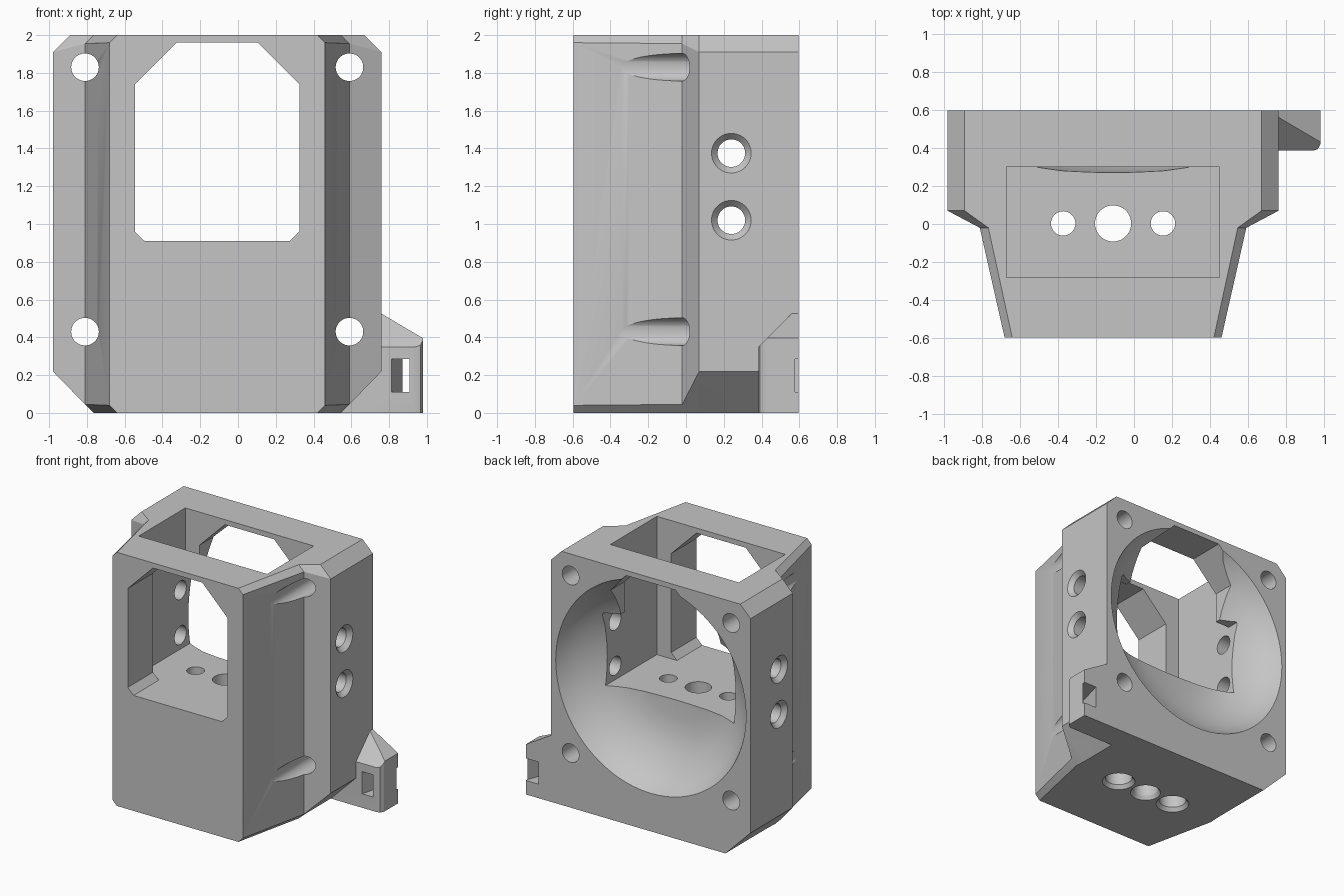
import bpy, bmesh
from math import pi, cos, sin, radians
from mathutils import Matrix, Vector

if "Cube" in bpy.data.objects:
    bpy.data.objects.remove(bpy.data.objects["Cube"])

grey = bpy.data.materials.new("plain_grey")
grey.use_nodes = True
grey.diffuse_color = (0.56, 0.56, 0.56, 1)
grey.node_tree.nodes["Principled BSDF"].inputs["Base Color"].default_value = (0.56, 0.56, 0.56, 1)

CX = -0.11          # centre line of the housing
FAN_Z = 1.13        # height of the fan axis
FLOOR = 0.91        # cavity floor


def loft(name, rings, cuts=()):
    """Skin closed rings, cap both ends, then slice away anything above each cut plane."""
    bm = bmesh.new()
    loops = [[bm.verts.new(p) for p in ring] for ring in rings]
    for a, b in zip(loops, loops[1:]):
        for i in range(len(a)):
            j = (i + 1) % len(a)
            bm.faces.new((a[i], a[j], b[j], b[i]))
    bm.faces.new(loops[0])
    bm.faces.new(loops[-1])
    for co, normal in cuts:
        geom = bm.verts[:] + bm.edges[:] + bm.faces[:]
        res = bmesh.ops.bisect_plane(bm, geom=geom, plane_co=co, plane_no=normal, clear_outer=True)
        edges = [e for e in res["geom_cut"] if isinstance(e, bmesh.types.BMEdge)]
        bmesh.ops.contextual_create(bm, geom=edges)
    bmesh.ops.recalc_face_normals(bm, faces=bm.faces[:])
    mesh = bpy.data.meshes.new(name)
    bm.to_mesh(mesh)
    bm.free()
    mesh.materials.append(grey)
    ob = bpy.data.objects.new(name, mesh)
    bpy.context.collection.objects.link(ob)
    return ob


def octagon(x0, x1, z0, z1, low, high, y):
    """Upright rectangle with chamfered lower and upper corners."""
    return [Vector(p) for p in (
        (x0 + low, y, z0), (x1 - low, y, z0), (x1, y, z0 + low), (x1, y, z1 - high),
        (x1 - high, y, z1), (x0 + high, y, z1), (x0, y, z1 - high), (x0, y, z0 + low))]


def plan_prism(name, plan, z0, z1, cuts=()):
    return loft(name, [[Vector((x, y, z)) for x, y in plan] for z in (z0, z1)], cuts)


def box(name, x0, x1, y0, y1, z0, z1):
    return plan_prism(name, [(x0, y0), (x1, y0), (x1, y1), (x0, y1)], z0, z1)


TURN = {"X": Matrix.Rotation(pi / 2, 3, "Y"), "Y": Matrix.Rotation(-pi / 2, 3, "X"),
        "Z": Matrix.Identity(3)}


def lathe(name, profile, axis, loc, n=48):
    """Revolve (radius, height) pairs about an axis."""
    return loft(name, [[TURN[axis] @ Vector((r * cos(2 * pi * i / n), r * sin(2 * pi * i / n), h))
                        + Vector(loc) for i in range(n)] for r, h in profile])


def combine(target, tool, operation="DIFFERENCE"):
    tool.hide_render = True
    mod = target.modifiers.new("bool", "BOOLEAN")
    mod.operation, mod.solver, mod.object = operation, "EXACT", tool
    bpy.context.view_layer.objects.active = target
    bpy.ops.object.modifier_apply(modifier=mod.name)
    bpy.data.objects.remove(tool)


# Main shell: tapered nose growing into a wide chamfered flange
sections = [(-0.595, 0.57, 0.04, 0.04), (-0.02, 0.70, 0.045, 0.045),
            (0.07, 0.87, 0.22, 0.09), (0.595, 0.87, 0.22, 0.09)]
housing = loft("fan_housing", [octagon(CX - w, CX + w, 0, 2, low, high, y)
                               for y, w, low, high in sections])

# Cable bracket with a two-way sloping roof and a rounded outer corner
bracket = plan_prism(
    "cable_bracket",
    [(0.53, 0.595), (0.53, 0.385), (0.94, 0.385), (0.965, 0.393), (0.98, 0.42), (0.98, 0.595)],
    0, 0.525,
    cuts=[((0.8, 0.385, 0.35), (0, -1, 1)), ((0.76, 0.5, 0.525), (0.59, 0, 1))])
combine(housing, bracket, "UNION")
combine(housing, plan_prism("tie_slot", [(0.80, 0.34), (0.89, 0.34), (1.0, 0.63), (0.88, 0.63)],
                            0.11, 0.285))

# Bowl-shaped fan inlet in the back
bowl = [(0.22, 0.27), (0.35, 0.28), (0.465, 0.30), (0.55, 0.333), (0.62, 0.37), (0.69, 0.42),
        (0.75, 0.475), (0.80, 0.54), (0.83, 0.595), (0.83, 0.7)]
combine(housing, lathe("inlet_bowl", bowl, "Y", (CX, 0, FAN_Z), 96))

# Cavity open at the top, running back into the bowl
combine(housing, box("cavity", CX - 0.56, CX + 0.56, -0.28, 0.30, FLOOR, 2.2))
combine(housing, box("cavity_rear", CX - 0.56, CX + 0.56, 0.1, 0.40, FLOOR, 1.5))

# Chamfered front window
combine(housing, loft("window", [octagon(CX - 0.435, CX + 0.435, FLOOR, 1.96, 0.05, 0.22, y)
                                 for y in (-0.8, 0.8)]))

# Four fan screw holes that break out along the tapered sides
for side in (-1, 1):
    for up in (-1, 1):
        combine(housing, lathe("screw_hole", [(0.073, -0.9), (0.073, 0.9)], "Y",
                               (CX + side * 0.70, 0, FAN_Z + up * 0.70)))

# Side holes, countersunk on both outer faces
for z in (1.02, 1.375):
    combine(housing, lathe("side_hole", [(0.105, -0.9), (0.105, -0.87), (0.073, -0.835),
                                         (0.073, 0.835), (0.105, 0.87), (0.105, 0.9)],
                           "X", (CX, 0.24, z)))

# Floor holes: plain centre bore, counterbored outer pair
centre = [(0.112, -0.1), (0.112, 0), (0.095, 0.03), (0.095, 1)]
outer = [(0.122, -0.1), (0.122, 0), (0.1, 0.03), (0.1, 0.7), (0.064, 0.7), (0.064, 1)]
for dx, profile in ((-0.262, outer), (0, centre), (0.262, outer)):
    combine(housing, lathe("floor_hole", profile, "Z", (CX + dx, 0.003, 0)))

# Smooth curved walls, keep hard edges
bpy.ops.object.select_all(action="DESELECT")
housing.select_set(True)
bpy.context.view_layer.objects.active = housing
bpy.ops.object.shade_smooth_by_angle(angle=radians(25))
